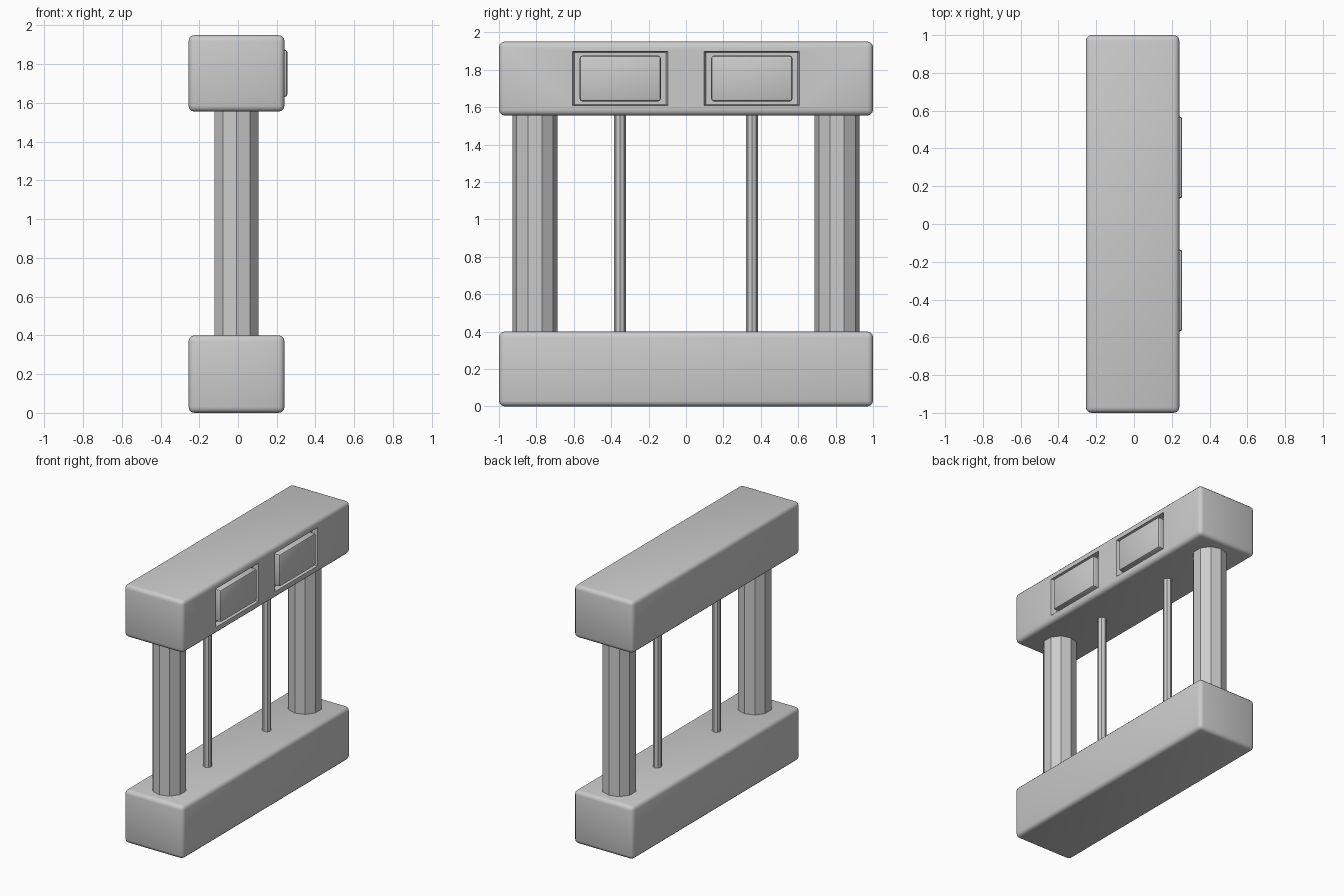
import bpy, math

if "Cube" in bpy.data.objects:
    bpy.data.objects.remove(bpy.data.objects["Cube"])

CX = -0.0075          # centre line of the frame
FACE = 0.24           # x of the panel face


def finish(obj, angle=40):
    bpy.ops.object.select_all(action='DESELECT')
    obj.select_set(True)
    bpy.context.view_layer.objects.active = obj
    bpy.ops.object.shade_smooth_by_angle(angle=math.radians(angle))


def box(name, lo, hi, bevel=0.0, segments=3):
    size = [b - a for a, b in zip(lo, hi)]
    bpy.ops.mesh.primitive_cube_add(size=1, location=[(a + b) / 2 for a, b in zip(lo, hi)])
    obj = bpy.context.object
    obj.name = name
    obj.scale = size
    bpy.ops.object.transform_apply(location=False, rotation=False, scale=True)
    if bevel:
        mod = obj.modifiers.new("bevel", 'BEVEL')
        mod.width = bevel
        mod.segments = segments
        bpy.ops.object.modifier_apply(modifier=mod.name)
    return obj


def post(name, y, radius, sides):
    bpy.ops.mesh.primitive_cylinder_add(vertices=sides, radius=radius, depth=1.2,
                                        location=(CX, y, 0.9775))
    bpy.context.object.name = name


# Base and top beams
base = box("base_beam", (-0.255, -1, 0), (FACE, 1, 0.4), 0.03)
finish(base)
top = box("top_beam", (-0.255, -1, 1.555), (FACE, 1, 1.95), 0.03)

for side, label in ((-1, "left"), (1, "right")):
    # Thick end columns and thin inner rods
    post(label + "_column", side * 0.808, 0.12, 10)
    post(label + "_rod", side * 0.353, 0.031, 8)

    # Tapered recess cut into the top beam
    y, z = side * 0.352, 1.753
    cutter = box("recess_cutter", (FACE - 0.04, y - 0.244, z - 0.138),
                 (FACE + 0.04, y + 0.244, z + 0.138))
    for v in cutter.data.vertices:
        if v.co.x > 0:
            v.co.y += math.copysign(0.022, v.co.y)
            v.co.z += math.copysign(0.014, v.co.z)
    cutter.hide_render = True
    bpy.context.view_layer.objects.active = top
    cut = top.modifiers.new("recess", 'BOOLEAN')
    cut.operation = 'DIFFERENCE'
    cut.solver = 'EXACT'
    cut.object = cutter
    bpy.ops.object.modifier_apply(modifier=cut.name)
    bpy.data.objects.remove(cutter)

    # Raised panel sitting in the recess
    panel = box(label + "_panel", (FACE - 0.06, y - 0.217, z - 0.122),
                (0.255, y + 0.217, z + 0.122), 0.014, 2)
    finish(panel)

finish(top)
